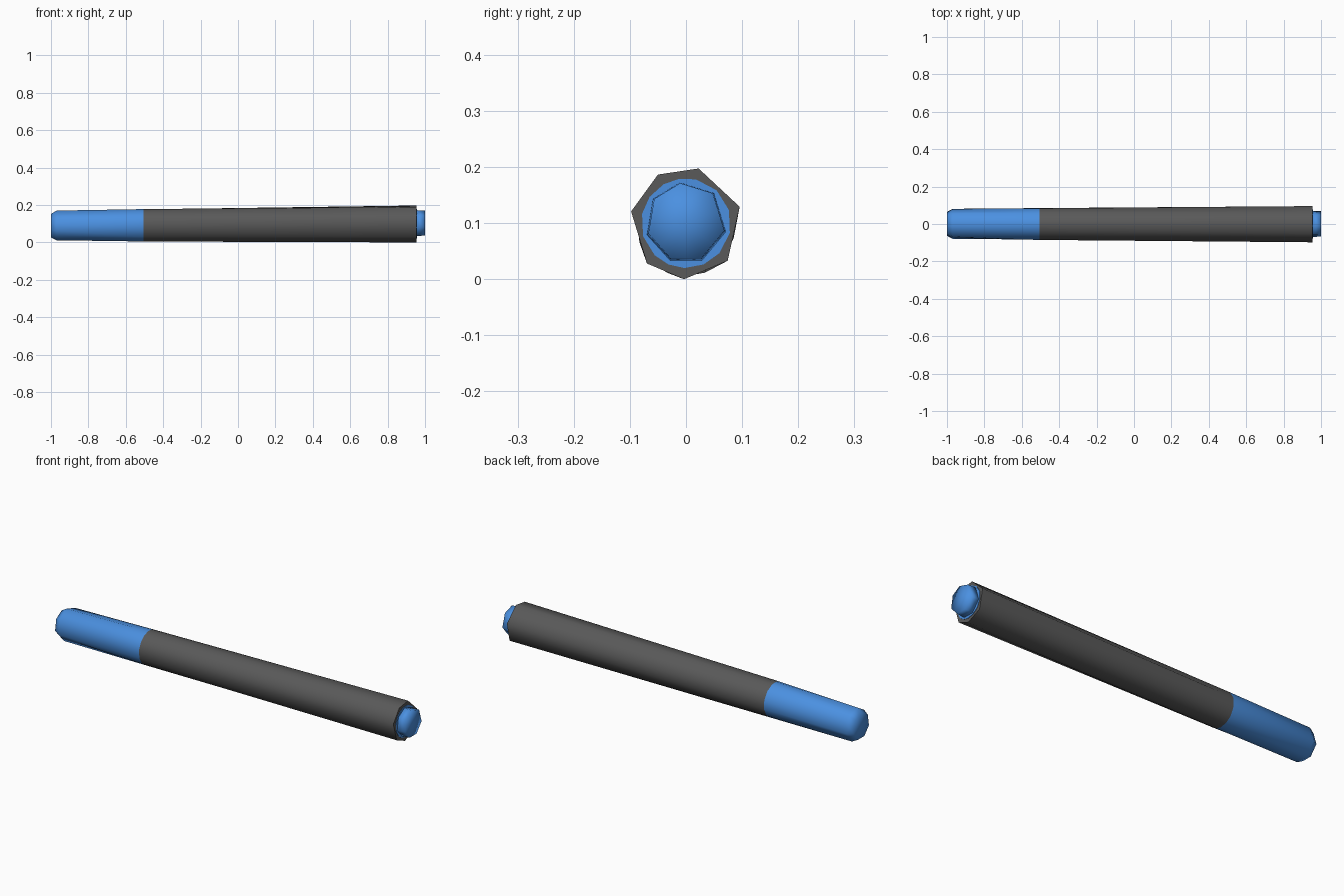
import bpy, bmesh, math

cube = bpy.data.objects.get("Cube")
if cube:
    bpy.data.objects.remove(cube, do_unlink=True)


def material(name, color):
    m = bpy.data.materials.new(name)
    m.use_nodes = True
    m.diffuse_color = color
    m.node_tree.nodes["Principled BSDF"].inputs["Base Color"].default_value = color
    return m


blue = material("blue", (0.07, 0.28, 0.75, 1))
grey = material("dark grey", (0.1, 0.1, 0.1, 1))

# Slightly uneven seven-sided section, with a midpoint on every side
ANGLES = [17, 77, 120, 168, 226, 268, 318]


def section(x, radius, z, twisted=False, rounded=False):
    """Ring of 14 points; twisted puts the corners at the midpoints."""
    pts = []
    for i, a in enumerate(ANGLES):
        b = ANGLES[(i + 1) % 7] + (360 if i == 6 else 0)
        for t in (a, (a + b) / 2):
            pts.append((math.cos(math.radians(t)), math.sin(math.radians(t))))
    if not rounded:
        for k in range(1 if not twisted else 0, 14, 2):
            p, q = pts[k - 1], pts[(k + 1) % 14]
            pts[k] = ((p[0] + q[0]) / 2, (p[1] + q[1]) / 2)
    return [(x, radius * c, z + radius * s) for c, s in pts]


def loft(name, rings, mat, cap_start, cap_end, angle):
    bm = bmesh.new()
    loops = [[bm.verts.new(p) for p in ring] for ring in rings]
    for a, b in zip(loops, loops[1:]):
        for i in range(14):
            j = (i + 1) % 14
            bm.faces.new((a[i], a[j], b[j], b[i]))
    # Caps are fans around a centre point
    for loop, wanted in ((loops[0], cap_start), (loops[-1], cap_end)):
        if wanted:
            centre = bm.verts.new([sum(v.co[k] for v in loop) / 14 for k in range(3)])
            for i in range(14):
                bm.faces.new((loop[i], loop[(i + 1) % 14], centre))
    bmesh.ops.recalc_face_normals(bm, faces=bm.faces)
    mesh = bpy.data.meshes.new(name)
    bm.to_mesh(mesh)
    bm.free()
    mesh.materials.append(mat)
    obj = bpy.data.objects.new(name, mesh)
    bpy.context.collection.objects.link(obj)
    bpy.ops.object.select_all(action="DESELECT")
    obj.select_set(True)
    bpy.context.view_layer.objects.active = obj
    bpy.ops.object.shade_smooth_by_angle(angle=math.radians(angle))
    return obj


joint = section(-0.505, 0.087, 0.092, rounded=True)

# Narrow front grip with a chamfered tip
loft("front_grip", [
    section(-1.0, 0.066, 0.087, twisted=True),
    section(-0.97, 0.083, 0.088, twisted=True),
    joint], blue, True, False, 75)

# Long tapered sleeve
loft("sleeve", [joint, section(0.955, 0.1, 0.1)], grey, False, True, 75)

# Thin core rim showing inside the sleeve end
loft("core_rim", [
    section(0.954, 0.08, 0.1, rounded=True),
    section(0.957, 0.08, 0.1, rounded=True)], blue, True, True, 60)

# End button
loft("end_button", [
    section(0.95, 0.073, 0.1, twisted=True),
    section(1.0, 0.07, 0.102, twisted=True)], blue, True, True, 180)
